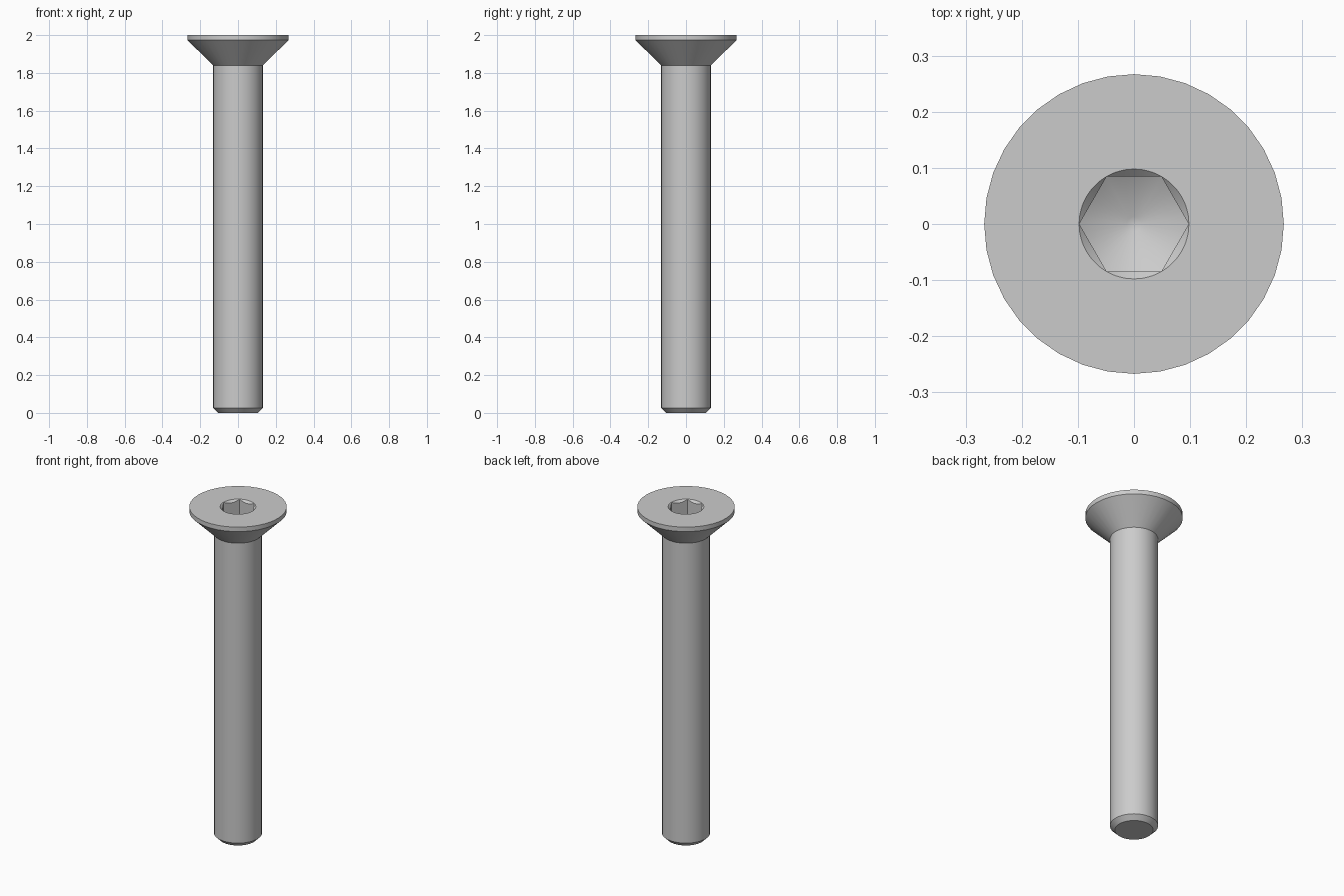
import bpy, bmesh, math

cube = bpy.data.objects.get("Cube")
if cube:
    bpy.data.objects.remove(cube, do_unlink=True)

SIDES = 36
HEAD_R, SHANK_R = 0.267, 0.132
BEVEL = 0.027          # rim height and tip chamfer
HEAD_H = 0.16
SOCKET_R = 0.098       # countersunk mouth of the socket
HEX_FLAT = 0.0845      # centre to flat
SOCKET_DEPTH = 0.12

steel = bpy.data.materials.new("grey steel")
steel.use_nodes = True
colour = (0.6, 0.6, 0.6, 1)
steel.diffuse_color = colour
steel.node_tree.nodes["Principled BSDF"].inputs["Base Color"].default_value = colour


def circle(radius, z):
    return lambda a: (radius, z)


def hex_radius(a):
    # distance to a hexagon with corners on the x axis
    return HEX_FLAT / math.cos(a % (math.pi / 3) - math.pi / 6)


def hex_mouth(a):
    # 45 degree countersink meeting the hexagon walls in scallops
    r = hex_radius(a)
    return r, 2 - (SOCKET_R - r)


def drill_z(r):
    return 2 - SOCKET_DEPTH - (SOCKET_R - r) * math.tan(math.radians(30))


def hex_floor(a):
    r = hex_radius(a)
    return r, drill_z(r)


# Rings from the tip, up the outside, then down into the socket
sections = [
    circle(SHANK_R - BEVEL, 0),
    circle(SHANK_R, BEVEL),
    circle(SHANK_R, 2 - HEAD_H),
    circle(HEAD_R, 2 - BEVEL),
    circle(HEAD_R, 2),
    circle(SOCKET_R, 2),
    hex_mouth,
    hex_floor,
    circle(0.013, drill_z(0.013)),
]

bm = bmesh.new()
rings = []
for section in sections:
    ring = []
    for i in range(SIDES):
        a = math.tau * i / SIDES
        r, z = section(a)
        ring.append(bm.verts.new((r * math.cos(a), r * math.sin(a), z)))
    rings.append(ring)

for low, high in zip(rings, rings[1:]):
    for i in range(SIDES):
        j = (i + 1) % SIDES
        bm.faces.new((low[i], low[j], high[j], high[i]))

# Tip and socket floor caps
bm.faces.new(list(reversed(rings[0])))
bm.faces.new(rings[-1])
bmesh.ops.recalc_face_normals(bm, faces=bm.faces)

mesh = bpy.data.meshes.new("countersunk_screw")
bm.to_mesh(mesh)
bm.free()
mesh.materials.append(steel)
screw = bpy.data.objects.new("countersunk_screw", mesh)
bpy.context.collection.objects.link(screw)

bpy.ops.object.select_all(action='DESELECT')
screw.select_set(True)
bpy.context.view_layer.objects.active = screw
bpy.ops.object.shade_smooth_by_angle(angle=math.radians(32))
